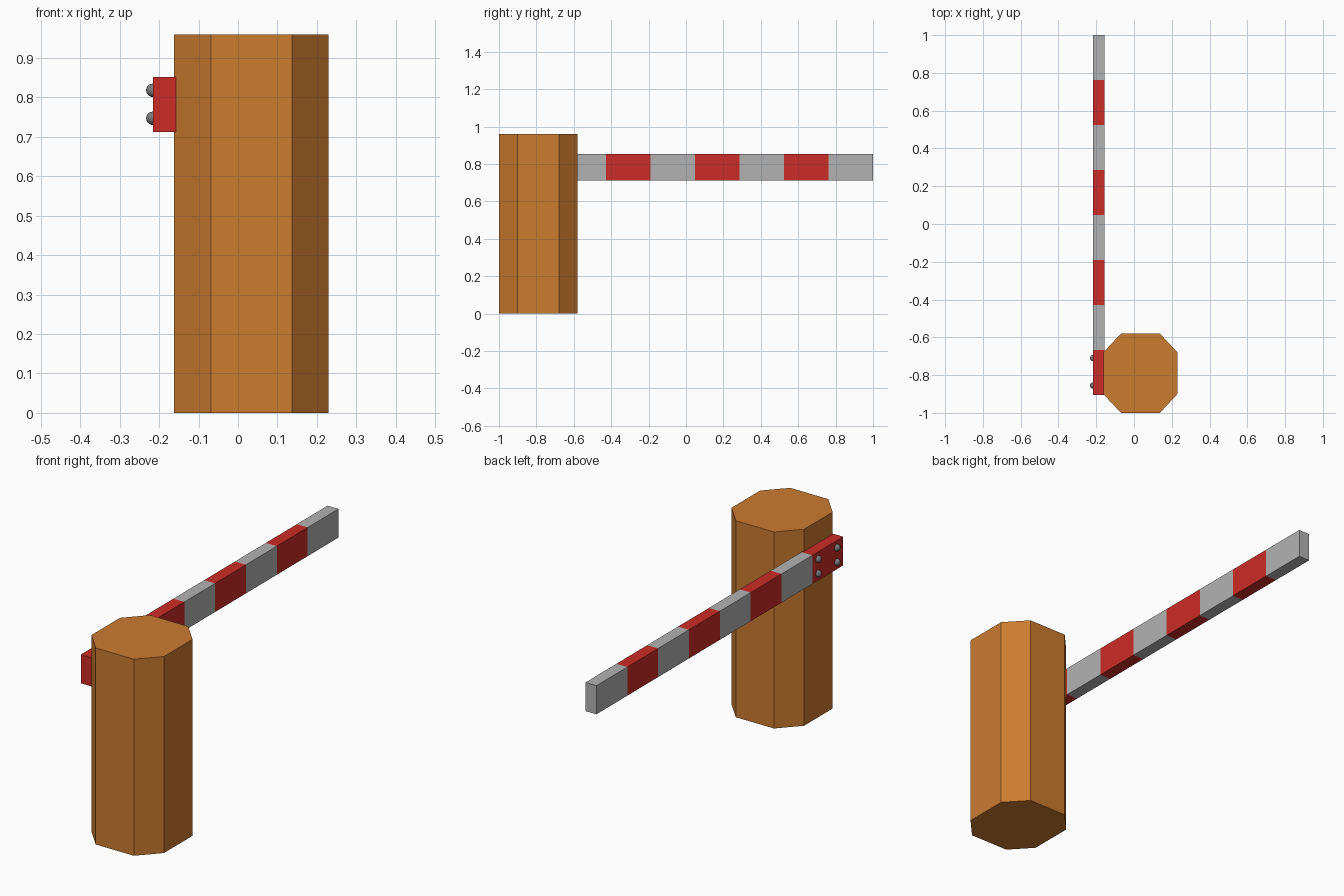
import bpy, bmesh
from mathutils import Vector

if "Cube" in bpy.data.objects:
    bpy.data.objects.remove(bpy.data.objects["Cube"])


def material(name, rgb):
    m = bpy.data.materials.new(name)
    m.diffuse_color = (*rgb, 1)
    m.use_nodes = True
    m.node_tree.nodes["Principled BSDF"].inputs["Base Color"].default_value = m.diffuse_color
    return m


def add_object(name, bm, *mats):
    bmesh.ops.recalc_face_normals(bm, faces=bm.faces)
    me = bpy.data.meshes.new(name)
    bm.to_mesh(me)
    bm.free()
    for m in mats:
        me.materials.append(m)
    ob = bpy.data.objects.new(name, me)
    bpy.context.collection.objects.link(ob)
    return ob


orange = material("orange", (0.60, 0.20, 0.03))
red = material("red", (0.60, 0.025, 0.02))
grey = material("light_grey", (0.45, 0.45, 0.45))
steel = material("steel", (0.2, 0.2, 0.2))

# Post: eight-sided prism, a rectangle with cut corners
cx, cy, hx, hy, fx, fy, height = 0.034, -0.79, 0.196, 0.21, 0.103, 0.11, 0.96
outline = [(hx, -fy), (hx, fy), (fx, hy), (-fx, hy),
           (-hx, fy), (-hx, -fy), (-fx, -hy), (fx, -hy)]
bm = bmesh.new()
base = bm.faces.new([bm.verts.new((cx + x, cy + y, 0)) for x, y in outline])
top = bmesh.ops.extrude_face_region(bm, geom=[base], use_keep_orig=True)
bmesh.ops.translate(bm, vec=(0, 0, height),
                    verts=[v for v in top["geom"] if isinstance(v, bmesh.types.BMVert)])
add_object("post", bm, orange)

# Barrier arm: one bar sliced into eight alternating stripes
lo, hi = Vector((-0.216, -0.905, 0.712)), Vector((-0.157, 1.0, 0.852))
stripes = 8
step = (hi.y - lo.y) / stripes
bm = bmesh.new()
bmesh.ops.create_cube(bm, size=1)
bmesh.ops.scale(bm, vec=hi - lo, verts=bm.verts)
bmesh.ops.translate(bm, vec=(lo + hi) / 2, verts=bm.verts)
for i in range(1, stripes):
    bmesh.ops.bisect_plane(bm, geom=bm.verts[:] + bm.edges[:] + bm.faces[:],
                           plane_co=(0, lo.y + i * step, 0), plane_no=(0, 1, 0))
for f in bm.faces:
    i = min(stripes - 1, int((f.calc_center_median().y - lo.y + 1e-5) / step))
    f.material_index = i % 2
add_object("barrier_arm", bm, red, grey)

# Bolts: round heads on the outer side of the arm
for i, y in enumerate((-0.855, -0.71)):
    for j, z in enumerate((0.747, 0.818)):
        bm = bmesh.new()
        bmesh.ops.create_uvsphere(bm, u_segments=16, v_segments=10, radius=0.017)
        for f in bm.faces:
            f.smooth = True
        bolt = add_object(f"bolt_{i * 2 + j + 1}", bm, steel)
        bolt.location = (lo.x, y, z)
